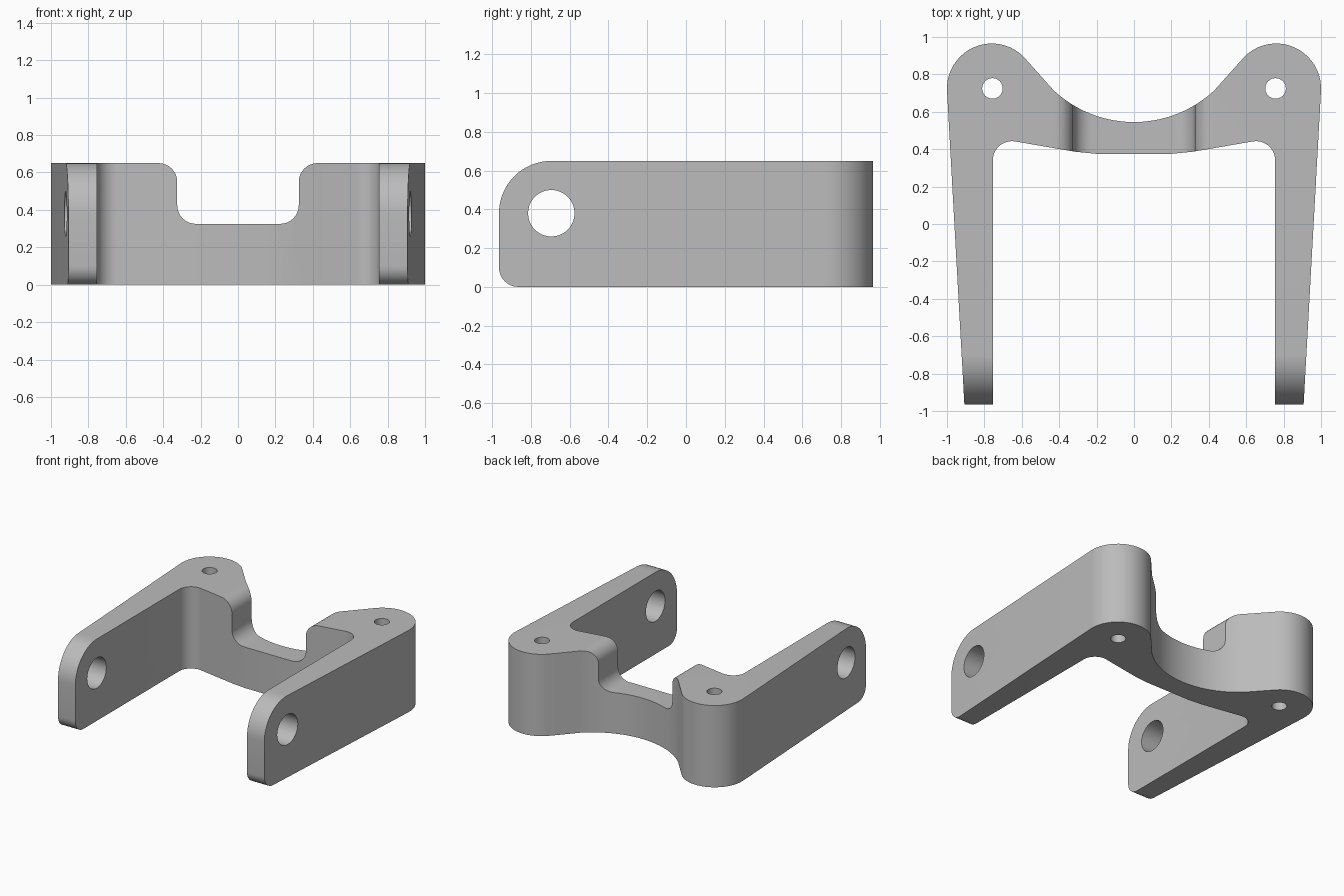
import bpy, bmesh
from math import sin, cos, radians
from mathutils import Vector

cube = bpy.data.objects.get("Cube")
if cube:
    bpy.data.objects.remove(cube, do_unlink=True)

# Single grey material
grey = bpy.data.materials.new("plain grey")
grey.use_nodes = True
colour = (0.5, 0.5, 0.5, 1)
grey.diffuse_color = colour
grey.node_tree.nodes["Principled BSDF"].inputs["Base Color"].default_value = colour


def arc(cx, cy, r, start, end, steps=12):
    """Points along a circular arc, angles in degrees."""
    angles = [radians(start + (end - start) * i / steps) for i in range(steps + 1)]
    return [(cx + r * cos(a), cy + r * sin(a)) for a in angles]


def mirrored(half):
    """Close a half outline across x = 0."""
    return half + [(-x, y) for x, y in reversed(half) if abs(x) > 1e-5]


def prism(name, outline, axis, low, high):
    """Extrude a 2D outline along the named axis."""
    place = {"x": lambda a, b, d: (d, a, b),
             "y": lambda a, b, d: (a, d, b),
             "z": lambda a, b, d: (a, b, d)}[axis]
    bm = bmesh.new()
    base = bm.faces.new([bm.verts.new(place(a, b, low)) for a, b in outline])
    extruded = bmesh.ops.extrude_face_region(bm, geom=[base])["geom"]
    bmesh.ops.translate(bm, vec=Vector(place(0, 0, high - low)),
                        verts=[v for v in extruded if isinstance(v, bmesh.types.BMVert)])
    bmesh.ops.recalc_face_normals(bm, faces=bm.faces)
    mesh = bpy.data.meshes.new(name)
    bm.to_mesh(mesh)
    bm.free()
    mesh.materials.append(grey)
    obj = bpy.data.objects.new(name, mesh)
    bpy.context.collection.objects.link(obj)
    return obj


def combine(target, tool, operation):
    """Apply a boolean and discard the tool."""
    mod = target.modifiers.new(operation, "BOOLEAN")
    mod.operation, mod.solver, mod.object = operation, "EXACT", tool
    bpy.context.view_layer.objects.active = target
    bpy.ops.object.modifier_apply(modifier=mod.name)
    bpy.data.objects.remove(tool, do_unlink=True)


HEIGHT = 0.65

# Plan outline: bridge front, arm, rounded boss, concave bridge back
plan = [(0, 0.375), (0.2, 0.375), (0.31, 0.386), (0.43, 0.406)]
plan += arc(0.652, 0.34, 0.103, 100, 0)
plan += [(0.755, -1.0), (0.905, -1.0)]
plan += arc(0.76, 0.725, 0.24, -3, 134, 20)
plan += arc(0, 1.174, 0.629, -46.9, -90, 12)
bracket = prism("yoke_bracket", mirrored(plan), "z", -0.1, HEIGHT + 0.1)

# Side outline rounds the arm tips
side = [(1.1, 0), (1.1, HEIGHT)]
side += arc(-0.695, HEIGHT - 0.27, 0.27, 90, 180, 16)
side += arc(-0.865, 0.1, 0.1, 180, 270, 8)
combine(bracket, prism("side_shape", side, "x", -1.2, 1.2), "INTERSECT")

# Filleted notch through the bridge
notch = [(0, 0.325)]
notch += arc(0.225, 0.425, 0.1, -90, 0, 8)
notch += arc(0.425, HEIGHT - 0.1, 0.1, 180, 90, 8)
notch += [(0.425, 0.8), (0, 0.8)]
combine(bracket, prism("notch_cutter", mirrored(notch), "y", 0.2, 1.2), "DIFFERENCE")

# Pivot hole across both arms
pivot = arc(-0.695, 0.38, 0.12, 0, 360, 36)[:-1]
combine(bracket, prism("pivot_cutter", pivot, "x", -1.2, 1.2), "DIFFERENCE")

# Vertical bolt holes through the bosses
for sign in (-1, 1):
    bolt = arc(sign * 0.757, 0.725, 0.055, 0, 360, 24)[:-1]
    combine(bracket, prism("bolt_cutter", bolt, "z", -0.3, 1), "DIFFERENCE")

# Smooth rounded walls, keep crisp rims
bpy.ops.object.select_all(action="DESELECT")
bracket.select_set(True)
bpy.context.view_layer.objects.active = bracket
bpy.ops.object.shade_smooth_by_angle(angle=radians(30))
